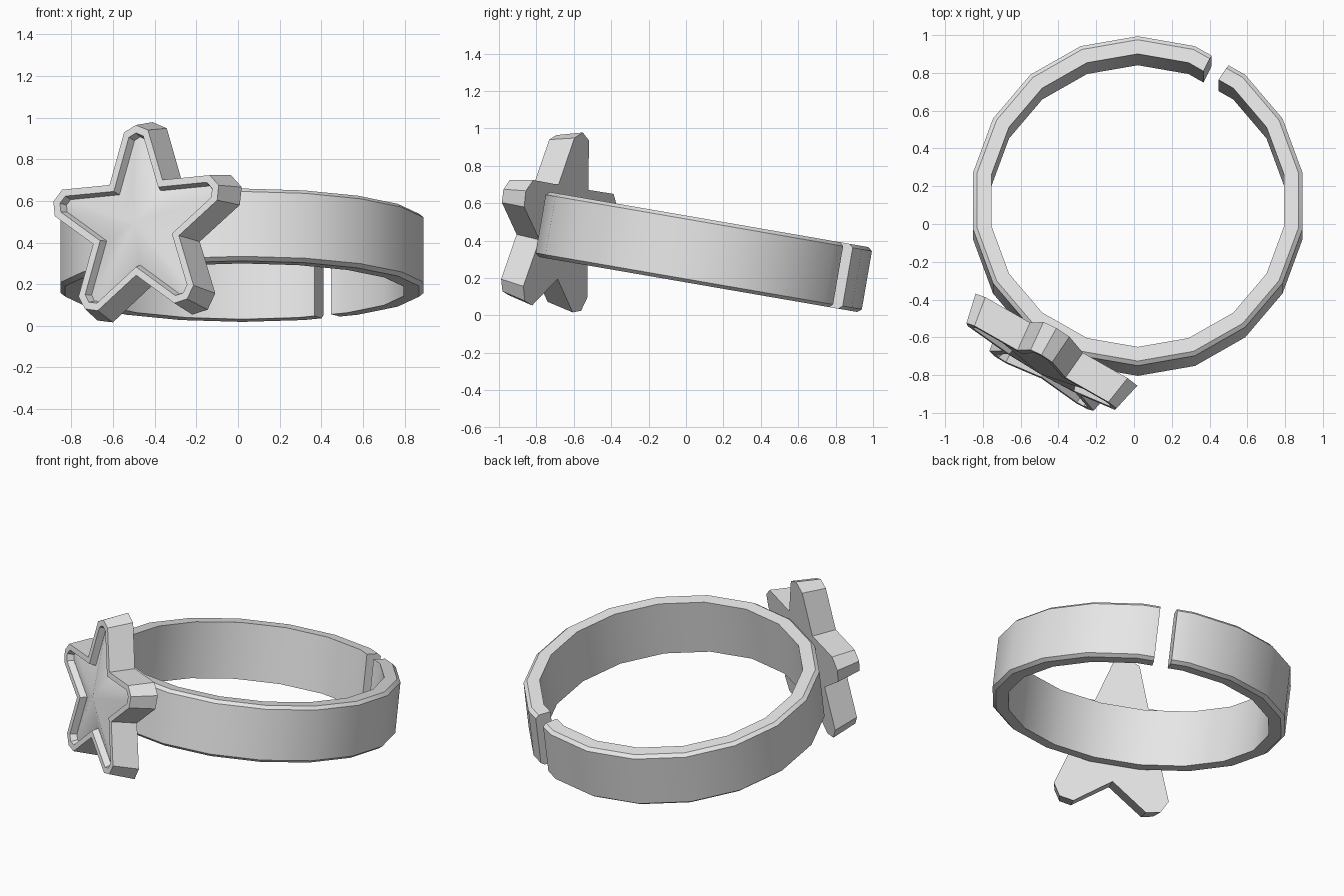
import bpy, bmesh, math
from mathutils import Matrix, Vector

if "Cube" in bpy.data.objects:
    bpy.data.objects.remove(bpy.data.objects["Cube"])

# Whole piece is tilted forward-up around x
FRAME = Matrix.Translation((0.02, 0.095, 0.339)) @ Matrix.Rotation(math.radians(-9.8), 4, 'X')

metal = bpy.data.materials.new("grey metal")
metal.diffuse_color = (0.8, 0.8, 0.8, 1)
metal.use_nodes = True
metal.node_tree.nodes["Principled BSDF"].inputs["Base Color"].default_value = metal.diffuse_color


def finish(name, bm):
    bmesh.ops.recalc_face_normals(bm, faces=bm.faces)
    bm.transform(FRAME)
    mesh = bpy.data.meshes.new(name)
    bm.to_mesh(mesh)
    bm.free()
    mesh.materials.append(metal)
    obj = bpy.data.objects.new(name, mesh)
    bpy.context.collection.objects.link(obj)
    bpy.ops.object.select_all(action='DESELECT')
    obj.select_set(True)
    bpy.context.view_layer.objects.active = obj
    bpy.ops.object.shade_smooth_by_angle(angle=math.radians(30))


def bridge(bm, a, b):
    n = len(a)
    for i in range(n):
        j = (i + 1) % n
        bm.faces.new((a[i], a[j], b[j], b[i]))


# Open band: chamfered section swept round an 18-sided circle with a gap at the back
def make_band():
    section = [(0.787, -0.176), (0.863, -0.176), (0.885, -0.158),
               (0.885, 0.158), (0.863, 0.176), (0.787, 0.176)]
    # the two cut ends lie on the chord centred at 60 degrees
    stops = [(63.4, True)] + [(70 + 20 * k, False) for k in range(18)][:18]
    stops = stops[:-1] + [(50 + 360, False), (56.6 + 360, True)]
    bm = bmesh.new()
    rings = []
    for deg, is_end in stops:
        k = 1.0
        if is_end:
            k = math.cos(math.radians(10)) / math.cos(math.radians(3.4))
        a = math.radians(deg)
        rings.append([bm.verts.new((r * k * math.cos(a), r * k * math.sin(a), z))
                      for r, z in section])
    for a, b in zip(rings, rings[1:]):
        bridge(bm, a, b)
    bm.faces.new(rings[0])
    bm.faces.new(rings[-1])
    finish("band", bm)


# Star charm: tapered body, raised rim, recessed floor rising to a central point
def make_star():
    normal = Vector((-0.5, -math.sqrt(0.75), 0))
    side = Vector((math.sqrt(0.75), -0.5, 0))
    up = Vector((0, 0, 1))
    bm = bmesh.new()

    def outline(depth, inner, along, half, tip):
        verts = []
        for k in range(5):
            t = math.radians(90 + 72 * k)
            s = math.radians(36)
            for p, q in ((inner * math.cos(s), -inner * math.sin(s)),
                         (along, -half), (tip, 0), (along, half)):
                x = p * math.cos(t) - q * math.sin(t)
                y = p * math.sin(t) + q * math.cos(t)
                verts.append(bm.verts.new(normal * depth + side * x + up * y))
        return verts

    back = outline(0.861, 0.275, 0.483, 0.079, 0.520)
    rim_outer = outline(1.02, 0.250, 0.452, 0.066, 0.482)
    rim_inner = outline(1.02, 0.209, 0.425, 0.040, 0.444)
    floor = outline(0.98, 0.195, 0.415, 0.031, 0.430)
    bm.faces.new(back)
    for a, b in ((back, rim_outer), (rim_outer, rim_inner), (rim_inner, floor)):
        bridge(bm, a, b)
    apex = bm.verts.new(normal * 1.04)
    for i in range(len(floor)):
        bm.faces.new((floor[i], floor[(i + 1) % len(floor)], apex))
    finish("star_charm", bm)


make_band()
make_star()
